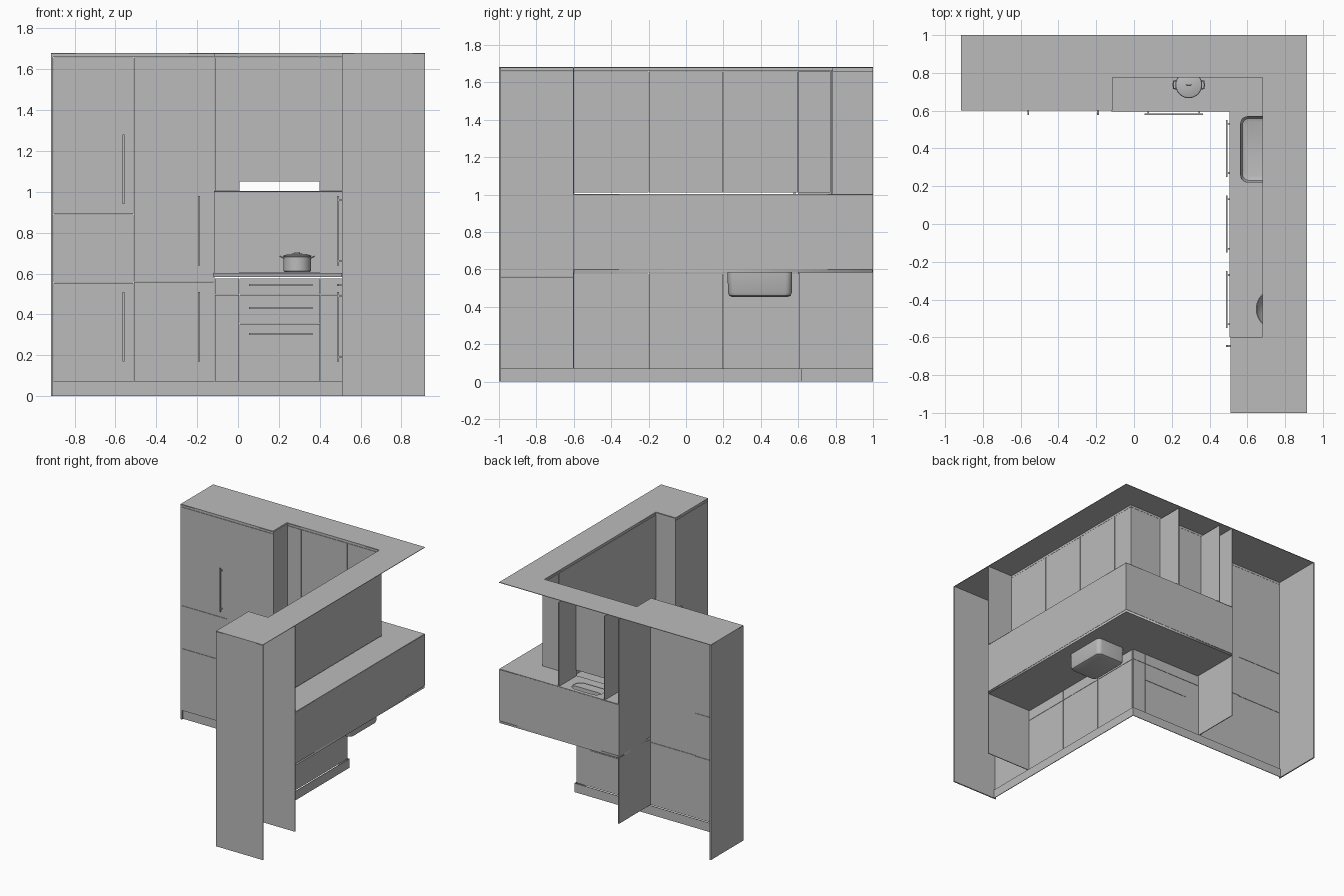
import bpy, bmesh, math
from mathutils import Vector

if "Cube" in bpy.data.objects:
    bpy.data.objects.remove(bpy.data.objects["Cube"])

grey = bpy.data.materials.new("plain grey")
grey.diffuse_color = (0.5, 0.5, 0.5, 1)
grey.use_nodes = True
grey.node_tree.nodes["Principled BSDF"].inputs["Base Color"].default_value = grey.diffuse_color


def finish(name, bm, smooth=False):
    bmesh.ops.recalc_face_normals(bm, faces=bm.faces)
    me = bpy.data.meshes.new(name)
    bm.to_mesh(me)
    bm.free()
    me.materials.append(grey)
    ob = bpy.data.objects.new(name, me)
    bpy.context.collection.objects.link(ob)
    if smooth:
        bpy.context.view_layer.objects.active = ob
        ob.select_set(True)
        bpy.ops.object.shade_smooth_by_angle(angle=math.radians(35))
        ob.select_set(False)
    return ob


def add_box(bm, x0, x1, y0, y1, z0, z1):
    vs = bmesh.ops.create_cube(bm, size=1)["verts"]
    for v in vs:
        v.co = ((x0 + x1) / 2 + v.co.x * (x1 - x0), (y0 + y1) / 2 + v.co.y * (y1 - y0),
                (z0 + z1) / 2 + v.co.z * (z1 - z0))


def box(name, *b):
    bm = bmesh.new()
    add_box(bm, *b)
    return finish(name, bm)


def round_rect(x0, x1, y0, y1, r, n=5):
    pts = []
    for i, (cx, cy) in enumerate([(x1 - r, y1 - r), (x0 + r, y1 - r), (x0 + r, y0 + r), (x1 - r, y0 + r)]):
        for k in range(n + 1):
            a = math.radians(90 * i + 90 * k / n)
            pts.append((cx + r * math.cos(a), cy + r * math.sin(a)))
    return pts


def slab(name, loops, z0, z1):
    """Flat filled outline (later loops are holes) with thickness."""
    cu = bpy.data.curves.new(name, "CURVE")
    cu.dimensions = "2D"
    cu.fill_mode = "BOTH"
    cu.extrude = (z1 - z0) / 2
    for pts in loops:
        s = cu.splines.new("POLY")
        s.points.add(len(pts) - 1)
        for p, q in zip(s.points, pts):
            p.co = (q[0], q[1], 0, 1)
        s.use_cyclic_u = True
    cu.materials.append(grey)
    ob = bpy.data.objects.new(name, cu)
    ob.location.z = (z0 + z1) / 2
    bpy.context.collection.objects.link(ob)
    bpy.context.view_layer.objects.active = ob
    ob.select_set(True)
    bpy.ops.object.convert(target="MESH")
    bpy.context.object.select_set(False)


def lathe(name, cx, cy, prof, n=32):
    bm = bmesh.new()
    rings = [[bm.verts.new((cx + r * math.cos(2 * math.pi * k / n), cy + r * math.sin(2 * math.pi * k / n), z))
              for k in range(n)] for r, z in prof]
    for a, b in zip(rings, rings[1:]):
        for k in range(n):
            bm.faces.new((a[k], a[(k + 1) % n], b[(k + 1) % n], b[k]))
    bm.faces.new(rings[0])
    bm.faces.new(rings[-1])
    return finish(name, bm, True)


def tube(name, pts, r):
    cu = bpy.data.curves.new(name, "CURVE")
    cu.dimensions = "3D"
    cu.bevel_depth = r
    cu.bevel_resolution = 2
    cu.use_fill_caps = True
    s = cu.splines.new("POLY")
    s.points.add(len(pts) - 1)
    for p, q in zip(s.points, pts):
        p.co = (*q, 1)
    cu.materials.append(grey)
    bpy.context.collection.objects.link(bpy.data.objects.new(name, cu))


def handle(name, run, along, a0, a1, c):
    """Bar with two posts; run 'back' faces -y, run 'right' faces -x."""
    bm = bmesh.new()
    face, out, h = (0.6 if run == "back" else 0.51), 0.024, 0.005
    parts = [(a0, a1, face - out, face - out + 0.009)]
    parts += [(p - 0.004, p + 0.004, face - out + 0.005, face) for p in (a0 + 0.02, a1 - 0.02)]
    for p0, p1, d0, d1 in parts:
        u, w = ((p0, p1), (c - h, c + h)) if along == "flat" else ((c - h, c + h), (p0, p1))
        add_box(bm, *((*u, d0, d1, *w) if run == "back" else (d0, d1, *u, *w)))
    finish(name, bm)


def front(name, run, a0, a1, z0, z1, face, t=0.01):
    g = 0.0012
    if run == "back":
        box(name, a0 + g, a1 - g, face, face + t, z0 + g, z1 - g)
    else:
        box(name, face, face + t, a0 + g, a1 - g, z0 + g, z1 - g)


# top cover and its edge strip
slab("top_cover", [[(-0.915, 1), (-0.915, 0.6), (-0.12, 0.6), (-0.12, 0.775), (0.68, 0.775), (0.68, -0.6),
                    (0.51, -0.6), (0.51, -1), (0.915, -1), (0.915, 1)]], 1.677, 1.681)
for i, b in enumerate([(-0.905, -0.12, 0.602, 0.61), (-0.12, 0.69, 0.777, 0.785),
                       (0.682, 0.69, -0.6, 0.785), (0.512, 0.52, -0.99, -0.6)]):
    box(f"top_strip_{i}", *b, 1.66, 1.677)

# tall end panels and dividers
box("left_end_panel", -0.915, -0.905, 0.6, 1, 0, 1.677)
box("right_end_panel", 0.51, 0.915, -1, -0.99, 0, 1.677)
box("left_divider", -0.12, -0.114, 0.6, 1, 0.07, 1.677)
box("right_divider", 0.51, 0.915, -0.604, -0.598, 0.07, 1.677)
for i, x in enumerate((0.005, 0.402)):
    box(f"hood_side_{i}", x - 0.003, x + 0.003, 0.777, 1, 1.0, 1.66)

# plinth
box("plinth_back", -0.905, 0.525, 0.615, 0.62, 0, 0.07)
box("plinth_right", 0.525, 0.53, -0.99, 0.62, 0, 0.07)

# tall cupboard doors on the back run
front("tall_door_low", "back", -0.905, -0.51, 0.07, 0.555, 0.6)
front("oven_front", "back", -0.905, -0.51, 0.555, 0.89, 0.6)
front("tall_door_high", "back", -0.905, -0.51, 0.89, 1.66, 0.6)
front("fridge_door_low", "back", -0.51, -0.12, 0.07, 0.56, 0.6)
front("fridge_door_high", "back", -0.51, -0.12, 0.56, 1.66, 0.6)
for i, (x, z) in enumerate([(-0.56, 0.17), (-0.56, 0.94), (-0.19, 0.17), (-0.19, 0.64)]):
    handle(f"tall_handle_{i}", "back", "up", z, z + 0.34, x)

# tall cupboard doors on the right run
front("right_tall_low", "right", -0.99, -0.602, 0.07, 0.56, 0.51)
front("right_tall_high", "right", -0.99, -0.602, 0.56, 1.66, 0.51)
for z in (0.17, 0.64):
    handle("right_tall_handle", "right", "up", z, z + 0.34, -0.645)

# base units of the back run
for x0, x1 in ((-0.115, 0.005), (0.402, 0.52)):
    front("base_filler", "back", x0, x1, 0.07, 0.495, 0.6)
    front("base_filler_top", "back", x0, x1, 0.495, 0.578, 0.6)
for z0, z1, hz in ((0.07, 0.355, 0.303), (0.355, 0.495, 0.43), (0.495, 0.578, 0.543)):
    front("drawer", "back", 0.005, 0.402, z0, z1, 0.6)
    handle("drawer_handle", "back", "flat", 0.055, 0.365, hz)

# base units of the right run
for y in (-0.6, -0.2, 0.2):
    front("side_base_door", "right", y, y + 0.4, 0.07, 0.495, 0.51)
    front("side_drawer", "right", y, y + 0.4, 0.495, 0.578, 0.51)
    handle("side_handle", "right", "flat", y + 0.05, y + 0.35, 0.543)

# worktop with sink opening, and splashback
sink = (0.565, 0.82, 0.222, 0.568)
slab("worktop", [[(-0.12, 0.595), (0.505, 0.595), (0.505, -0.598), (0.913, -0.598), (0.913, 0.998), (-0.12, 0.998)],
                 round_rect(*sink, 0.035)], 0.582, 0.602)
box("splashback_back", -0.12, 0.915, 0.995, 1, 0.6, 1.0)
box("splashback_right", 0.91, 0.915, -0.6, 1, 0.6, 1.0)

# sink basin: open shell with rounded lower edge
bm = bmesh.new()
rings = []
for inset, z in ((-0.008, 0.604), (0, 0.604), (0.002, 0.475), (0.009, 0.459), (0.025, 0.452)):
    pts = round_rect(sink[0] + inset, sink[1] - inset, sink[2] + inset, sink[3] - inset, 0.035)
    rings.append([bm.verts.new((*p, z)) for p in pts])
for a, b in zip(rings, rings[1:]):
    for k in range(len(a)):
        bm.faces.new((a[k], a[(k + 1) % len(a)], b[(k + 1) % len(a)], b[k]))
bm.faces.new(rings[-1])
finish("sink", bm, True)
tube("tap", [(0.86, 0.4, 0.6), (0.86, 0.4, 0.76), (0.845, 0.4, 0.785), (0.82, 0.4, 0.795), (0.76, 0.4, 0.79),
             (0.74, 0.4, 0.77)], 0.008)

# wall units: shelf floor, doors, cooker hood front
slab("wall_unit_floor", [[(-0.115, 0.777), (0.682, 0.777), (0.682, -0.598), (0.914, -0.598), (0.914, 0.999),
                          (-0.115, 0.999)], round_rect(0.08, 0.33, 0.85, 0.97, 0.05)], 1.0, 1.004)
front("wall_filler", "back", -0.115, 0.005, 1.004, 1.66, 0.775)
front("hood_front", "back", 0.005, 0.402, 1.05, 1.66, 0.775)
front("wall_corner_front", "back", 0.402, 0.69, 1.004, 1.66, 0.775)
for y0, y1 in ((-0.6, -0.2), (-0.2, 0.2), (0.2, 0.6), (0.6, 0.775)):
    front("wall_door", "right", y0, y1, 1.01, 1.66, 0.68)

# hob and cooking pot
box("hob", 0.008, 0.4, 0.64, 0.95, 0.602, 0.607)
px, py = 0.29, 0.737
lathe("pot", px, py, [(0.06, 0.607), (0.067, 0.613), (0.067, 0.682), (0.071, 0.684), (0.068, 0.688),
                      (0.045, 0.695), (0.015, 0.698), (0.006, 0.698)])
tube("lid_knob", [(px - 0.012, py, 0.696), (px - 0.012, py, 0.704), (px + 0.012, py, 0.704),
                  (px + 0.012, py, 0.696)], 0.0025)
for s in (-1, 1):
    tube("pot_handle", [(px + s * 0.064, py - 0.022, 0.675), (px + s * 0.08, py - 0.02, 0.682),
                        (px + s * 0.083, py, 0.684), (px + s * 0.08, py + 0.02, 0.682),
                        (px + s * 0.064, py + 0.022, 0.675)], 0.0035)

# bowl on the side worktop
lathe("bowl", 0.755, -0.45, [(0.06, 0.602), (0.085, 0.62), (0.105, 0.66), (0.11, 0.68), (0.105, 0.68),
                             (0.08, 0.63), (0.05, 0.612)])
